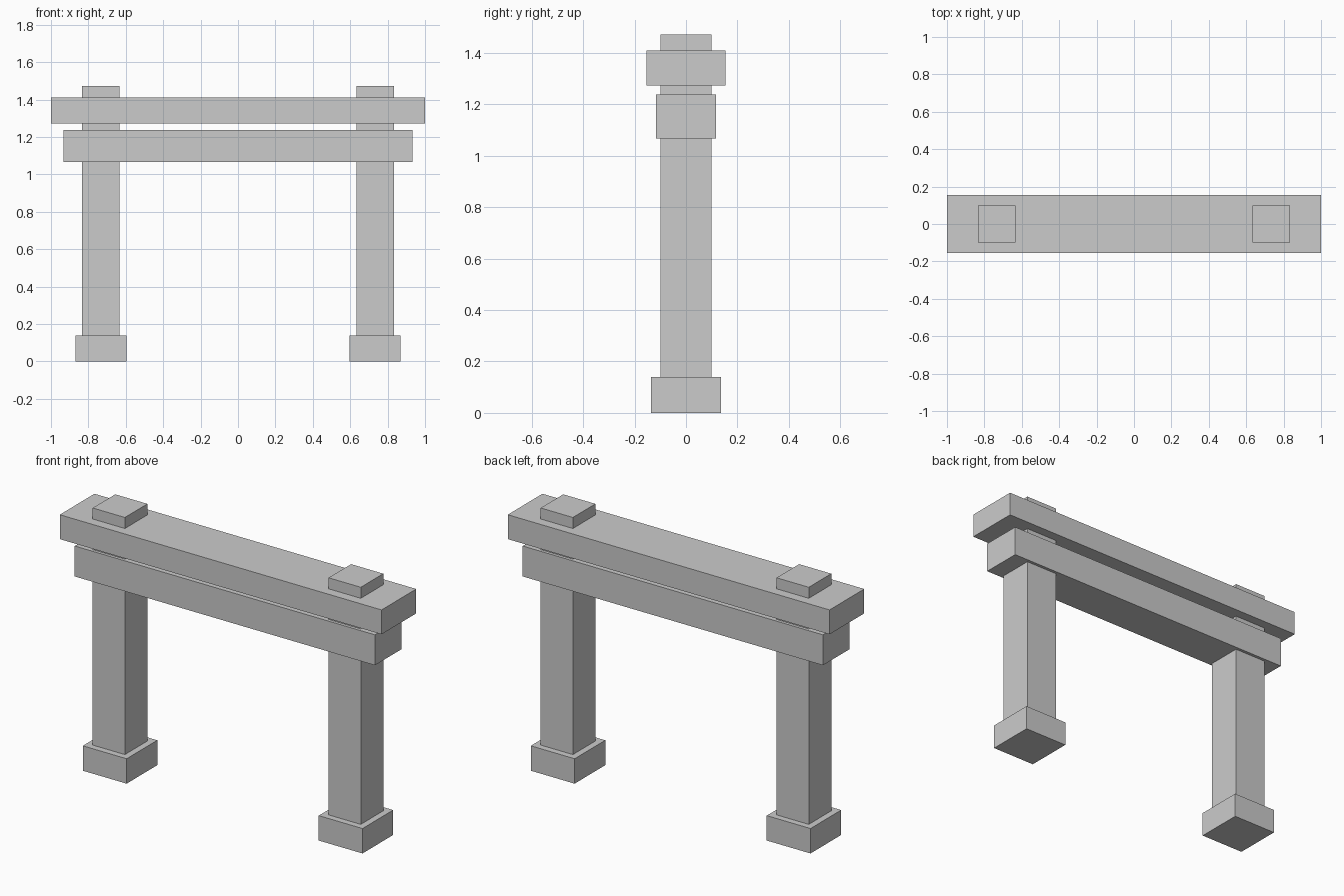
import bpy

if "Cube" in bpy.data.objects:
    bpy.data.objects.remove(bpy.data.objects["Cube"])


def box(name, x, half_x, half_y, z0, z1):
    """Axis-aligned box centred on y = 0, spanning z0 to z1."""
    bpy.ops.mesh.primitive_cube_add(size=2, location=(x, 0, (z0 + z1) / 2))
    obj = bpy.context.object
    obj.name = name
    obj.scale = (half_x, half_y, (z1 - z0) / 2)
    bpy.ops.object.transform_apply(location=False, rotation=False, scale=True)
    return obj


# Posts on square footings, poking through both beams
for side, x in (("left", -0.733), ("right", 0.733)):
    box(f"{side}_footing", x, 0.136, 0.136, 0.0, 0.14)
    box(f"{side}_post", x, 0.1, 0.1, 0.13, 1.472)

# Lower tie beam
box("lower_beam", 0, 0.933, 0.117, 1.067, 1.238)

# Wider top beam
box("top_beam", 0, 1.0, 0.154, 1.273, 1.41)
